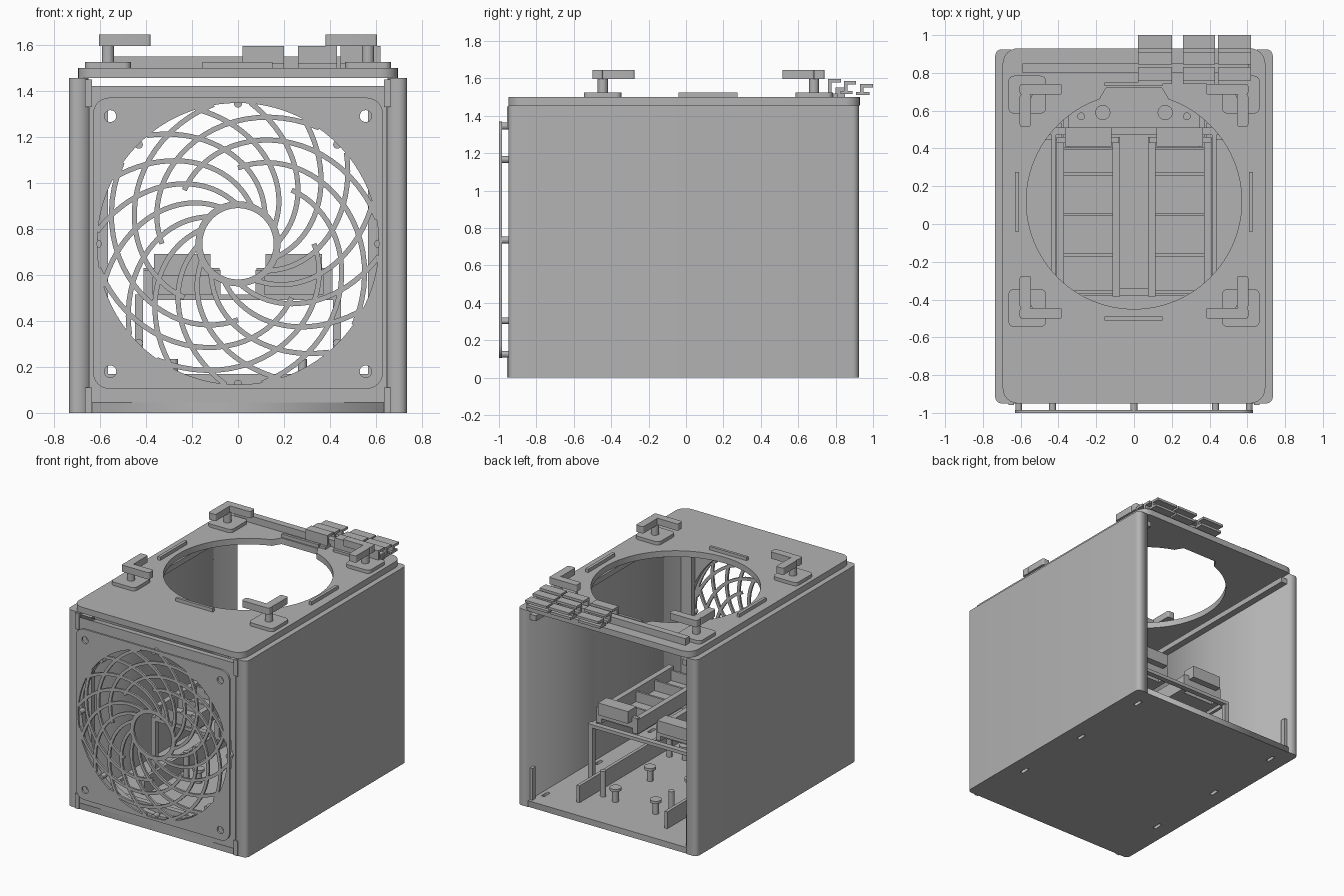
import bpy, bmesh, math
from mathutils import Matrix

if "Cube" in bpy.data.objects:
    bpy.data.objects.remove(bpy.data.objects["Cube"])

gray = bpy.data.materials.new("plain gray")
gray.diffuse_color = (0.45, 0.45, 0.45, 1)
gray.use_nodes = True
gray.node_tree.nodes["Principled BSDF"].inputs["Base Color"].default_value = gray.diffuse_color
C = bpy.context.collection


def add(name, mesh):
    ob = bpy.data.objects.new(name, mesh)
    mesh.materials.clear()
    mesh.materials.append(gray)
    C.objects.link(ob)
    return ob


def box(name, x0, x1, y0, y1, z0, z1):
    bm = bmesh.new()
    bmesh.ops.create_cube(bm, size=1)
    for v in bm.verts:
        v.co = ((x0 + x1) / 2 + v.co.x * (x1 - x0), (y0 + y1) / 2 + v.co.y * (y1 - y0),
                (z0 + z1) / 2 + v.co.z * (z1 - z0))
    me = bpy.data.meshes.new(name)
    bm.to_mesh(me)
    bm.free()
    return add(name, me)


def rod(name, x, y, z, r, length, axis='z', n=20):
    bm = bmesh.new()
    m = Matrix.Translation((0, 0, length / 2))
    if axis == 'y':
        m = Matrix.Rotation(-math.pi / 2, 4, 'X') @ m
    bmesh.ops.create_cone(bm, cap_ends=True, segments=n, radius1=r, radius2=r, depth=length,
                          matrix=Matrix.Translation((x, y, z)) @ m)
    me = bpy.data.meshes.new(name)
    bm.to_mesh(me)
    bm.free()
    return add(name, me)


def circle(cx, cy, r, n=64):
    return [(cx + r * math.cos(2 * math.pi * i / n), cy + r * math.sin(2 * math.pi * i / n)) for i in range(n)]


def rrect(x0, x1, y0, y1, radii):
    """Rounded rectangle; radii in order right-top, left-top, left-bottom, right-bottom."""
    pts = []
    corners = ((x1, y1, -1, -1), (x0, y1, 1, -1), (x0, y0, 1, 1), (x1, y0, -1, 1))
    for k, ((x, y, sx, sy), r) in enumerate(zip(corners, radii)):
        for i in range(7 if r else 1):
            a = math.pi / 2 * (k + i / 6)
            pts.append((x + sx * r + r * math.cos(a), y + sy * r + r * math.sin(a)))
    return pts


def plate(name, loops, a, b, axis='z'):
    """Flat plate from an outline and holes, spanning a..b along the axis."""
    cu = bpy.data.curves.new(name, 'CURVE')
    cu.dimensions = '2D'
    cu.fill_mode = 'BOTH'
    cu.extrude = (b - a) / 2
    for loop in loops:
        s = cu.splines.new('POLY')
        s.points.add(len(loop) - 1)
        for p, q in zip(s.points, loop):
            p.co = (q[0], q[1], 0, 1)
        s.use_cyclic_u = True
    tmp = bpy.data.objects.new("outline", cu)
    C.objects.link(tmp)
    bpy.context.view_layer.update()
    me = bpy.data.meshes.new_from_object(tmp.evaluated_get(bpy.context.evaluated_depsgraph_get()))
    bpy.data.objects.remove(tmp)
    m = Matrix.Translation((0, 0, (a + b) / 2))
    if axis == 'y':
        m = Matrix.Translation((0, (a + b) / 2, 0)) @ Matrix.Rotation(math.pi / 2, 4, 'X')
    me.transform(m)
    me.name = name
    return add(name, me)


# Case: floor with slots, thick side walls, inner flanges and top rails
slots = [rrect(s * 0.61 - 0.012, s * 0.61 + 0.012, y - 0.035, y + 0.035, [0] * 4)
         for s in (-1, 1) for y in (0.77, 0.15, -0.47)]
plate("floor", [rrect(-0.66, 0.66, -0.95, 0.92, [0] * 4)] + slots, 0, 0.045)
box("front_lip", -0.565, 0.565, -0.91, -0.87, 0.045, 0.17)
plate("right_wall", [rrect(0.65, 0.735, -0.95, 0.925, [0.035, 0, 0, 0.035])], 0, 1.455)
plate("left_wall", [rrect(-0.735, -0.65, -0.95, 0.925, [0, 0.035, 0.035, 0])], 0, 1.455)
for s in (-1, 1):
    def side(name, a, b, *rest):
        box(name, *sorted((s * a, s * b)), *rest)
    side("front_flange", 0.565, 0.65, -0.91, -0.87, 0.045, 1.42)
    side("top_rail", 0.60, 0.65, -0.87, 0.9, 1.38, 1.42)
    side("back_stub", 0.63, 0.65, 0.86, 0.9, 0.045, 0.28)
    side("upper_hook", 0.635, 0.665, -0.958, -0.93, 1.33, 1.45)
    side("lower_hook", 0.635, 0.665, -0.958, -0.93, 0.0, 0.11)

# Front fan panel and grille frame
ZC = 0.735
holes = [circle(sx * 0.555, ZC + sz * 0.555, 0.026, 20) for sx in (-1, 1) for sz in (-1, 1)]
plate("front_panel", [rrect(-0.645, 0.645, 0.045, 1.42, [0] * 4), circle(0, ZC, 0.615, 96)] + holes,
      -0.95, -0.91, 'y')
plate("grille_frame", [rrect(-0.63, 0.63, 0.105, 1.37, [0.07] * 4), circle(0, ZC, 0.612, 96)] + holes,
      -1.0, -0.985, 'y')
plate("grille_hub", [circle(0, ZC, 0.185), circle(0, ZC, 0.155)], -1.0, -0.985, 'y')
for k in range(8):
    a = k * math.pi / 4
    rod("grille_peg", 0.61 * math.cos(a), -0.99, ZC + 0.61 * math.sin(a), 0.018, 0.05, 'y', 16)


def swirl(name, count, r0, r1, sweep, curl, grow, half=0.011):
    for k in range(count):
        mid = []
        for i in range(25):
            t = i / 24
            r = r0 + (r1 - r0) * t ** grow
            a = 2 * math.pi * k / count + math.radians(sweep) * t ** curl
            mid.append((r * math.cos(a), ZC + r * math.sin(a)))
        left, right = [], []
        for i, (x, y) in enumerate(mid):
            p, q = mid[max(i - 1, 0)], mid[min(i + 1, 24)]
            dx, dy = q[0] - p[0], q[1] - p[1]
            d = math.hypot(dx, dy)
            left.append((x - dy / d * half, y + dx / d * half))
            right.append((x + dy / d * half, y - dx / d * half))
        plate(name, [left + right[::-1]], -1.0, -0.985, 'y')


swirl("grille_spoke", 16, 0.17, 0.615, 85, 0.9, 1.15)
swirl("grille_arc", 8, 0.33, 0.615, -125, 1.0, 1.0)

# Top plate with round opening and a shallow bump at the back
opening = []
for i in range(96):
    a = 2 * math.pi * i / 96
    x, y = 0.57 * math.cos(a), 0.12 + 0.57 * math.sin(a)
    if y > 0 and abs(x) < 0.15:
        y = 0.72
    opening.append((x, y))
plate("top_plate", [rrect(-0.695, 0.695, -0.95, 0.93, [0.08] * 4), opening], 1.455, 1.5)

# Raised strips around the opening
for s in (-1, 1):
    box("side_strip", s * 0.62 - 0.011, s * 0.62 + 0.011, -0.04, 0.275, 1.5, 1.525)
box("front_strip", -0.155, 0.15, -0.51, -0.49, 1.5, 1.525)
box("back_strip", -0.155, 0.15, 0.73, 0.75, 1.5, 1.525)
box("back_rail", -0.59, 0.61, 0.80, 0.85, 1.5, 1.55)

# Four corner latches: pad, post and L-shaped arm
for sx in (-1, 1):
    for cy, sy in ((0.685, -1), (-0.445, 1)):
        plate("latch_pad", [rrect(sx * 0.565 - 0.1, sx * 0.565 + 0.1, cy - 0.1, cy + 0.1, [0.03] * 4)], 1.5, 1.525)
        rod("latch_post", sx * 0.565, cy, 1.525, 0.027, 0.075)
        xs = sorted((sx * 0.605, sx * 0.38))
        plate("latch_arm", [rrect(*xs, cy - sy * 0.028 - 0.028, cy - sy * 0.028 + 0.028, [0.012] * 4)], 1.595, 1.645)
        xs = sorted((sx * 0.605, sx * 0.545))
        ys = sorted((cy - sy * 0.001, cy + sy * 0.17))
        plate("latch_finger", [rrect(*xs, *ys, [0.012] * 4)], 1.595, 1.645)

# Cable clips: three rows of C-shaped channels
for x0, x1 in ((0.02, 0.20), (0.26, 0.43), (0.445, 0.62)):
    for y0, y1, zb, zt in ((0.76, 0.83, 1.5, 1.595), (0.845, 0.91, 1.515, 1.585), (0.93, 1.0, 1.51, 1.57)):
        box("clip_top", x0, x1, y0, y1, zt - 0.018, zt)
        box("clip_web", x0, x1, y0, y0 + 0.018, zb, zt - 0.018)
        box("clip_base", x0, x1, y0 - 0.02, y1 - 0.02, zb, zb + 0.018)

# Floor fittings: long bars, pins and mushroom standoffs
for s in (-1, 1):
    box("floor_bar", s * 0.36 - 0.012, s * 0.36 + 0.012, -0.6, 0.75, 0.045, 0.17)
    for y in (0.57, -0.205):
        rod("floor_pin", s * 0.28, y, 0.045, 0.02, 0.19)
    for y in (0.59, 0.185, -0.225):
        rod("standoff_stem", s * 0.165, y, 0.045, 0.022, 0.085)
        rod("standoff_head", s * 0.165, y, 0.13, 0.04, 0.02)

# Raised rack: legs, frame, and two divided trays with a block at the back
for y in (0.49, -0.36):
    box("rack_crossbar", -0.43, 0.43, y - 0.02, y + 0.02, 0.49, 0.515)
for s in (-1, 1):
    for y in (0.49, -0.36):
        box("rack_leg", s * 0.43 - 0.018, s * 0.43 + 0.018, y - 0.018, y + 0.018, 0.06, 0.515)
        box("rack_foot", s * 0.43 - 0.045, s * 0.43 + 0.045, y - 0.045, y + 0.045, 0.045, 0.06)
    box("rack_side", s * 0.425 - 0.012, s * 0.425 + 0.012, -0.38, 0.51, 0.49, 0.515)
    for x in (0.39, 0.095):
        box("tray_rail", s * x - 0.02, s * x + 0.02, -0.385, 0.46, 0.515, 0.62)
    xs = sorted((s * 0.37, s * 0.115))
    for y in (0.40, 0.265, 0.05, -0.165, -0.36):
        box("tray_divider", *xs, y - 0.008, y + 0.008, 0.515, 0.6)
    box("tray_floor", *xs, -0.36, 0.40, 0.515, 0.525)
    box("tray_end", *sorted((s * 0.41, s * 0.08)), 0.43, 0.46, 0.55, 0.63)
    box("tray_block", *sorted((s * 0.365, s * 0.12)), 0.41, 0.51, 0.6, 0.69)
